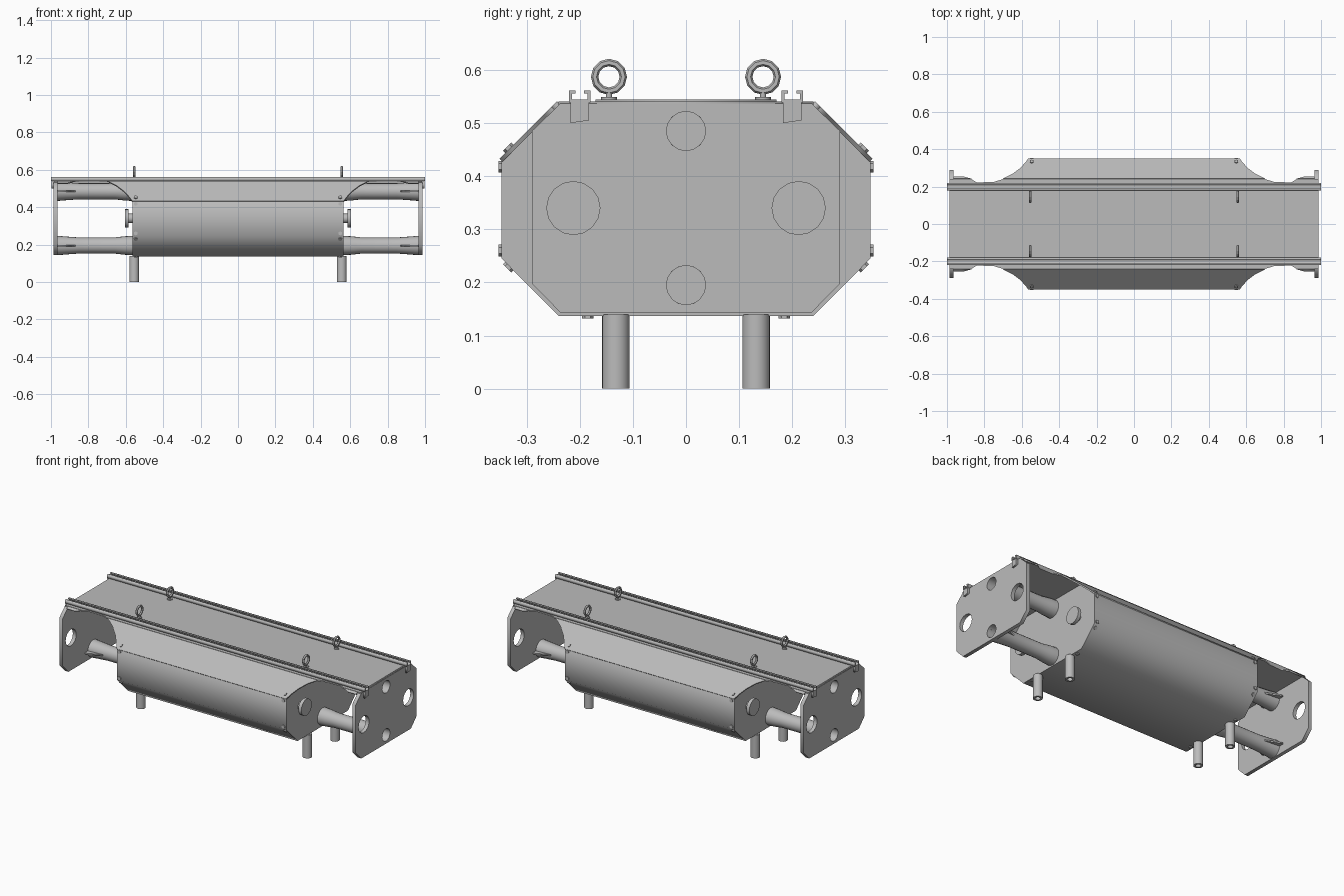
import bpy, bmesh, math
from mathutils import Matrix, Vector

cube = bpy.data.objects.get("Cube")
if cube:
    bpy.data.objects.remove(cube, do_unlink=True)

steel = bpy.data.materials.new("grey_steel")
steel.use_nodes = True
GREY = (0.5, 0.5, 0.5, 1)
steel.diffuse_color = GREY
steel.node_tree.nodes["Principled BSDF"].inputs["Base Color"].default_value = GREY

ALONG_X = (math.pi / 2, 0, math.pi / 2)
FLAT = (0, 0, 0)
SIGNS = (-1, 1)


def circle(cx, cy, r, n=16):
    return [(cx + r * math.cos(2 * math.pi * i / n),
             cy + r * math.sin(2 * math.pi * i / n)) for i in range(n)]


def mirrored(half):
    """Close a half outline by reflecting it across its first axis."""
    return half + [(-a, b) for a, b in reversed(half)]


def extrude(name, loops, depth, loc, rot):
    """Extrude an outline with optional holes, centred on loc."""
    curve = bpy.data.curves.new(name, 'CURVE')
    curve.dimensions = '2D'
    curve.fill_mode = 'BOTH'
    curve.extrude = depth / 2
    for loop in loops:
        spline = curve.splines.new('POLY')
        spline.points.add(len(loop) - 1)
        for p, (a, b) in zip(spline.points, loop):
            p.co = (a, b, 0, 1)
        spline.use_cyclic_u = True
    ob = bpy.data.objects.new(name, curve)
    bpy.context.collection.objects.link(ob)
    ob.location, ob.rotation_euler = loc, rot
    bpy.ops.object.select_all(action='DESELECT')
    ob.select_set(True)
    bpy.context.view_layer.objects.active = ob
    bpy.ops.object.convert(target='MESH')
    ob = bpy.context.object
    ob.data.materials.clear()
    ob.data.materials.append(steel)
    return ob


def lathe(name, profile, loc, side, n=20):
    """Revolve (x, radius) pairs around the x axis."""
    bm = bmesh.new()
    rings = [[bm.verts.new((side * x, *p)) for p in circle(0, 0, r, n)]
             for x, r in profile]
    for a, b in zip(rings, rings[1:]):
        for i in range(n):
            j = (i + 1) % n
            bm.faces.new((a[i], a[j], b[j], b[i]))
    bm.faces.new(rings[-1])
    bmesh.ops.recalc_face_normals(bm, faces=bm.faces)
    mesh = bpy.data.meshes.new(name)
    bm.to_mesh(mesh)
    bm.free()
    mesh.materials.append(steel)
    ob = bpy.data.objects.new(name, mesh)
    bpy.context.collection.objects.link(ob)
    ob.location = loc
    bpy.ops.object.select_all(action='DESELECT')
    ob.select_set(True)
    bpy.context.view_layer.objects.active = ob
    bpy.ops.object.shade_smooth_by_angle(angle=math.radians(35))


def bolt(name, loc, normal):
    bpy.ops.mesh.primitive_cylinder_add(vertices=6, radius=0.011, depth=0.01, location=loc)
    ob = bpy.context.object
    ob.name = name
    ob.rotation_euler = Vector(normal).to_track_quat('Z', 'Y').to_euler()
    ob.data.materials.append(steel)


# Eight-sided housing
housing = mirrored([(0.24, 0.137), (0.347, 0.245), (0.347, 0.43), (0.24, 0.537)])
extrude("housing", [housing], 1.13, (0, 0, 0), ALONG_X)

# Long deck with a slightly raised centre panel
deck = mirrored([(0.985, -0.24), (0.985, 0.24), (0.87, 0.24), (0.84, 0.222), (0.75, 0.225), (0.7, 0.24)])
deck = [(0.985, -0.24), (0.985, 0.24), (0.87, 0.24), (0.84, 0.222), (0.75, 0.225), (0.7, 0.24)]
edge = deck[1:] + [(-x, y) for x, y in reversed(deck[1:])]
extrude("deck", [edge + [(x, -y) for x, y in reversed(edge)]], 0.008, (0, 0, 0.537), FLAT)
extrude("deck_panel", [[(-0.98, -0.17), (0.98, -0.17), (0.98, 0.17), (-0.98, 0.17)]],
        0.004, (0, 0, 0.542), FLAT)

# Sloping shoulder panels with swept ends
root2 = math.sqrt(2)
shoulder = mirrored([(x, (y - 0.24) * root2) for x, y in
                     [(0.565, 0.348), (0.58, 0.327), (0.61, 0.295), (0.65, 0.265), (0.7, 0.24)]])
end_tab = [(0.87, 0), (0.91, 0.015), (0.965, 0.015), (0.965, 0)]
for s in SIGNS:
    turn = (-math.pi / 4, 0, 0 if s > 0 else math.pi)
    extrude("shoulder_panel", [shoulder], 0.008, (0, s * 0.24, 0.538), turn)
    for m in SIGNS:
        extrude("shoulder_end_tab", [[(m * a, b) for a, b in end_tab]], 0.008,
                (0, s * 0.24, 0.538), turn)

# Slotted rails, open at the top
rail = mirrored([(0.02, 0.0), (0.02, 0.022), (0.008, 0.022), (0.008, 0.017),
                 (0.015, 0.017), (0.015, 0.005)])
for s in SIGNS:
    extrude("rail", [rail], 2.0, (0, s * 0.2, 0.539), ALONG_X)

# End plates with four round openings
plate = mirrored([(0.236, 0.143), (0.29, 0.198), (0.29, 0.485), (0.236, 0.537)])
holes = [circle(0, 0.485, 0.037), circle(0, 0.195, 0.037),
         circle(0.212, 0.34, 0.05), circle(-0.212, 0.34, 0.05)]
tube_profile = [(0.56, 0.052), (0.61, 0.049), (0.66, 0.043), (0.85, 0.043),
                (0.92, 0.048), (0.967, 0.052), (0.967, 0.037), (0.6, 0.037)]
fin = [(0.86, 0.04), (0.967, 0.04), (0.967, 0.08), (0.95, 0.08)]
for s in SIGNS:
    extrude("end_plate", [plate] + holes, 0.022, (s * 0.976, 0, 0), ALONG_X)
    # Flared connecting tubes with side fins
    for z in (0.195, 0.485):
        lathe("connecting_tube", tube_profile, (0, 0, z), s)
        for m in SIGNS:
            extrude("tube_fin", [[(s * a, m * b) for a, b in fin]], 0.008, (0, 0, z), FLAT)
    for m in SIGNS:
        # Round caps on the housing ends
        lathe("end_cap", [(0.56, 0.025), (0.585, 0.025), (0.585, 0.05), (0.605, 0.05)],
              (0, m * 0.212, 0.34), s, 16)
        # Rail end brackets
        extrude("rail_bracket", [[(-0.017, 0.5), (0.017, 0.505), (0.017, 0.54), (-0.017, 0.54)]],
                0.012, (s * 0.992, m * 0.2, 0), ALONG_X)
        # Hollow legs
        extrude("leg", [circle(0, 0, 0.026, 20), circle(0, 0, 0.015, 20)], 0.14,
                (s * 0.555, m * 0.132, 0.07), FLAT)
        # Lifting eyes
        bpy.ops.mesh.primitive_torus_add(major_segments=12, minor_segments=6,
                                         major_radius=0.027, minor_radius=0.007,
                                         location=(s * 0.555, m * 0.145, 0.587),
                                         rotation=(0, math.pi / 2, 0))
        bpy.context.object.name = "lifting_eye"
        bpy.context.object.data.materials.append(steel)
        extrude("eye_stem", [circle(0, 0, 0.006, 8)], 0.024, (s * 0.555, m * 0.145, 0.55), FLAT)
        extrude("eye_collar", [circle(0, 0, 0.015, 8)], 0.006, (s * 0.555, m * 0.145, 0.546), FLAT)
        # Panel bolts at the housing corners
        for y, z, ny, nz in ((0.333, 0.452, 1, 1), (0.348, 0.418, 1, 0), (0.348, 0.26, 1, 0),
                             (0.333, 0.23, 1, -1), (0.185, 0.137, 0, -1)):
            bolt("panel_bolt", (s * 0.547, m * y, z), (0, m * ny, nz))
